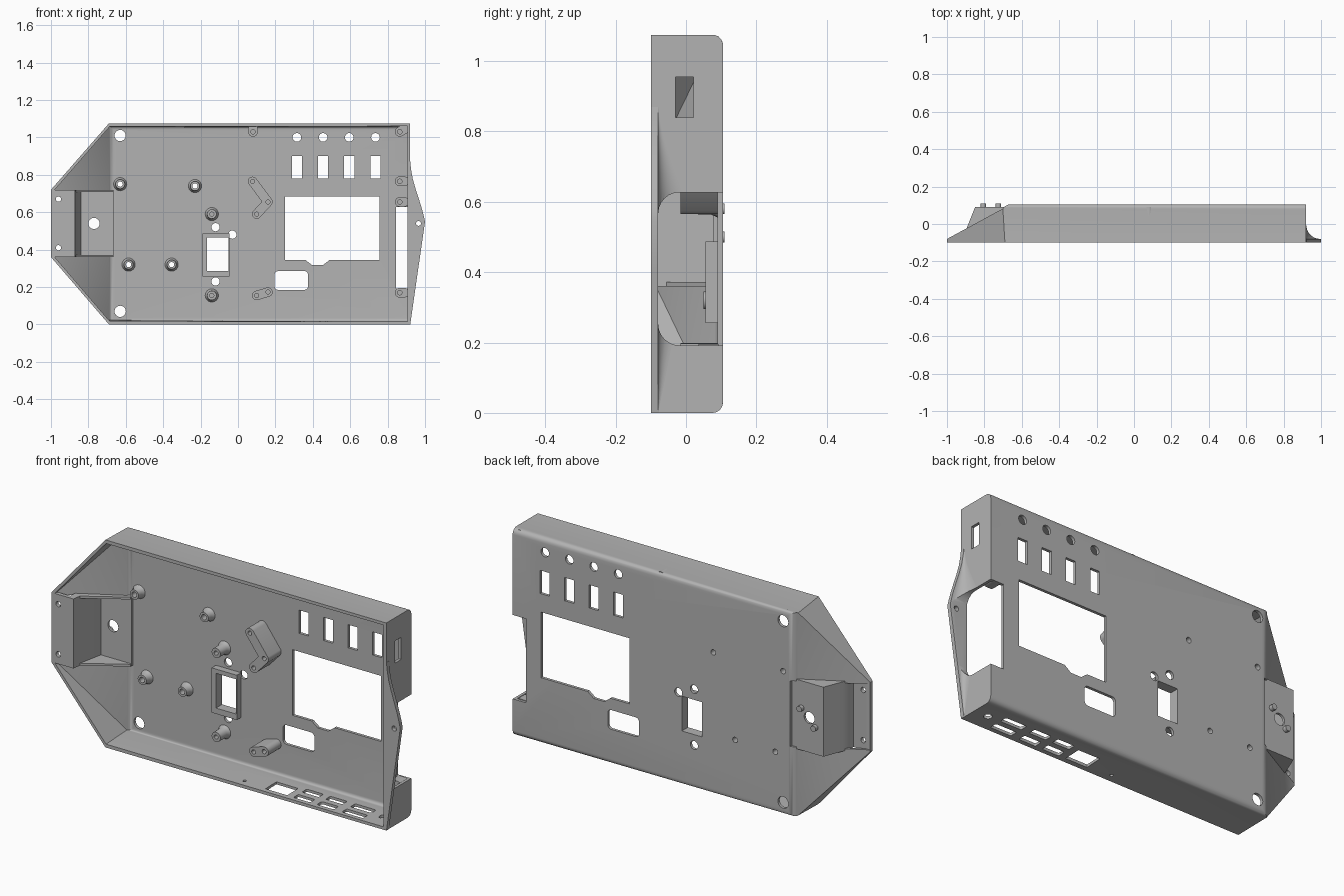
import bpy, bmesh, math
from mathutils import Vector

cube = bpy.data.objects.get("Cube")
if cube:
    bpy.data.objects.remove(cube)

grey = bpy.data.materials.new("plain_grey")
grey.use_nodes = True
COL = (0.45, 0.45, 0.45, 1)
grey.diffuse_color = COL
grey.node_tree.nodes["Principled BSDF"].inputs["Base Color"].default_value = COL

parts = []


def finish(name, bm, keep=True):
    bmesh.ops.recalc_face_normals(bm, faces=bm.faces)
    me = bpy.data.meshes.new(name)
    bm.to_mesh(me)
    bm.free()
    me.materials.append(grey)
    ob = bpy.data.objects.new(name, me)
    bpy.context.scene.collection.objects.link(ob)
    if keep:
        parts.append(ob)
    return ob


def loft(name, rings, keep=True):
    bm = bmesh.new()
    rows = [[bm.verts.new(p) for p in r] for r in rings]
    n = len(rows[0])
    for a, b in zip(rows, rows[1:]):
        for i in range(n):
            bm.faces.new((a[i], a[(i + 1) % n], b[(i + 1) % n], b[i]))
    bm.faces.new(rows[0])
    bm.faces.new(rows[-1])
    return finish(name, bm, keep)


def prism(name, pts, lo, hi, axis="y", keep=True):
    place = {"x": lambda p, d: (d, p[0], p[1]),
             "y": lambda p, d: (p[0], d, p[1]),
             "z": lambda p, d: (p[0], p[1], d)}[axis]
    return loft(name, [[place(p, d) for p in pts] for d in (lo, hi)], keep)


def circle(x, z, r, n=24):
    return [(x + r * math.cos(math.tau * i / n), z + r * math.sin(math.tau * i / n)) for i in range(n)]


def rect(x0, x1, z0, z1):
    return [(x0, z0), (x1, z0), (x1, z1), (x0, z1)]


def rounded(x0, x1, z0, z1, r, n=6):
    out = []
    corners = [(x1 - r, z1 - r), (x0 + r, z1 - r), (x0 + r, z0 + r), (x1 - r, z0 + r)]
    for k, (cx, cz) in enumerate(corners):
        for i in range(n + 1):
            a = math.pi / 2 * (k + i / n)
            out.append((cx + r * math.cos(a), cz + r * math.sin(a)))
    return out


def capsule(p, q, r, n=10):
    a = math.atan2(q[1] - p[1], q[0] - p[0])
    arc = lambda c, s: [(c[0] + r * math.cos(s + math.pi * i / n),
                         c[1] + r * math.sin(s + math.pi * i / n)) for i in range(n + 1)]
    return arc(q, a - math.pi / 2) + arc(p, a + math.pi / 2)


def cut(ob, tool):
    mod = ob.modifiers.new("cut", "BOOLEAN")
    mod.operation = "DIFFERENCE"
    mod.solver = "EXACT"
    mod.object = tool
    bpy.context.view_layer.update()
    dg = bpy.context.evaluated_depsgraph_get()
    new = bpy.data.meshes.new_from_object(ob.evaluated_get(dg))
    ob.modifiers.clear()
    ob.data = new
    bpy.data.objects.remove(tool)


def punch(ob, pts, lo, hi, axis="y"):
    cut(ob, prism("cutter", pts, lo, hi, axis, False))


# Tray volume with a sloping left end; t insets it
def tray(name, t, front, radius, keep):
    bm = bmesh.new()
    pts = []
    for z in (t, 1.075 - t):
        for y in (front, 0.105 - t):
            pts += [(0.92 - t, y, z), (-0.69 + 0.4 * t, y, z)]
    for z in (0.36 + 0.4 * t, 0.72 - 0.4 * t):
        pts += [(-1 + t, front, z), (-1 + t, -0.08 - 0.57 * t, z)]
    for p in pts:
        bm.verts.new(p)
    bmesh.ops.convex_hull(bm, input=bm.verts)
    bmesh.ops.dissolve_limit(bm, angle_limit=0.02, verts=bm.verts, edges=bm.edges)
    edges = [e for e in bm.edges if all(v.co.y > 0.08 for v in e.verts)
             and not all(v.co.x > 0.8 for v in e.verts)]
    bmesh.ops.bevel(bm, geom=edges, offset=radius, segments=6, profile=0.5, affect="EDGES")
    return finish(name, bm, keep)


shell = tray("shell", 0, -0.1, 0.03, True)
cut(shell, tray("cutter", 0.015, -0.2, 0.018, False))

# Openings through the back plate
B0, B1 = 0.03, 0.2
for x in (0.315, 0.455, 0.595, 0.735):
    punch(shell, circle(x, 1.0, 0.023), B0, B1)
    punch(shell, rect(x - 0.027, x + 0.027, 0.78, 0.9), B0, B1)
punch(shell, [(0.25, 0.345), (0.36, 0.345), (0.395, 0.318), (0.455, 0.318), (0.49, 0.345),
              (0.757, 0.345), (0.757, 0.685), (0.25, 0.685)], B0, B1)
punch(shell, rounded(0.195, 0.375, 0.185, 0.285, 0.02), B0, B1)
punch(shell, rect(-0.165, -0.05, 0.285, 0.465), B0, B1)
for x, z, r in ((-0.63, 1.01, 0.03), (-0.63, 0.07, 0.03), (-0.12, 0.52, 0.022),
                (-0.03, 0.48, 0.022), (-0.12, 0.23, 0.022)):
    punch(shell, circle(x, z, r), B0, B1)
through = [(-0.63, 0.75), (-0.23, 0.74), (-0.585, 0.32), (-0.355, 0.32)]
for x, z in through:
    punch(shell, circle(x, z, 0.014), B0, B1)

# Ports in the bottom wall
punch(shell, rect(0.21, 0.335, -0.075, 0.015), -0.1, 0.05, "z")
for y in (-0.058, 0.012):
    for x, w in ((0.42, 0.048), (0.555, 0.048), (0.71, 0.06)):
        punch(shell, rounded(x - w, x + w, y - 0.02, y + 0.02, 0.008), -0.1, 0.05, "z")
punch(shell, circle(0.84, -0.01, 0.02), -0.1, 0.05, "z")
punch(shell, circle(0.08, -0.06, 0.008), -0.1, 0.05, "z")

# Window and large notch in the right end
punch(shell, rect(-0.03, 0.022, 0.84, 0.955), 0.8, 1.1, "x")
notch = rounded(-0.079, 0.4, 0.192, 0.627, 0.06)
punch(shell, notch, 0.845, 1.2, "x")

# Pointed flange with a concave fillet
rings = []
for z, w in ((0, 0.001), (0.14, 0.021), (0.28, 0.041), (0.41, 0.06), (0.55, 0.08), (0.585, 0.072),
             (0.63, 0.06), (0.68, 0.044), (0.73, 0.028), (0.78, 0.014), (0.83, 0.005), (0.87, 0.001)):
    ring = [(0.912, -0.1, z), (0.92 + w, -0.1, z)]
    h = 1.4 * w
    for i in range(9):
        a = math.pi / 2 * i / 8
        ring.append((0.92 + w * (1 - math.sin(a)), -0.08 + h * (1 - math.cos(a)), z))
    ring.append((0.912, -0.08 + h, z))
    rings.append(ring)
flange = loft("end_flange", rings)
punch(flange, notch, 0.8, 1.2, "x")
punch(flange, circle(0.965, 0.54, 0.013), -0.2, 0.1)

# Bracket pocket at the left end
punch(shell, rect(-1.1, -0.67, 0.37, 0.71), -0.0795, 0.2)
plate = prism("bracket_plate", rect(-1, -0.9, 0.36, 0.72), -0.1, -0.08)
for z in (0.41, 0.67):
    punch(plate, circle(-0.96, z, 0.014), -0.3, 0.2)
    punch(shell, circle(-0.96, z, 0.014), -0.3, 0.2)
channel = prism("bracket_channel", [(-0.905, -0.1), (-0.905, -0.05), (-0.89, -0.01), (-0.85, 0.09),
                                    (-0.665, 0.09), (-0.665, 0.077), (-0.84, 0.077), (-0.872, -0.085),
                                    (-0.872, -0.1)], 0.36, 0.72, "z")
punch(channel, circle(-0.77, 0.54, 0.03), 0, 0.2)
for side, z in (("lower", 0.36), ("upper", 0.708)):
    prism(side + "_cheek", [(-0.905, -0.08), (-0.89, -0.01), (-0.85, 0.089), (-0.666, 0.089),
                            (-0.666, 0.07)], z, z + 0.012, "z")
for side, x, z in (("left", -0.725, 0.58), ("right", -0.805, 0.5)):
    prism(side + "_peg", circle(x, z, 0.015, 16), 0.085, 0.11)

# Raised frame around the small window
frame = prism("window_frame", rect(-0.19, -0.045, 0.255, 0.487), 0.055, 0.092)
punch(frame, rect(-0.165, -0.05, 0.285, 0.465), 0, 0.2)


# Hollow standoffs with a flared foot
def standoff(name, x, z, top, bore, floor):
    prof = [(bore, floor), (bore, top), (0.025, top), (0.026, 0.07), (0.031, 0.083), (0.036, 0.091)]
    prof.append((bore, 0.0915))
    bm = bmesh.new()
    n = 24
    rows = [[bm.verts.new((p[0], p[1], d)) for p in circle(0, 0, r, n)] for r, d in prof]
    for a, b in zip(rows, rows[1:] + rows[:1]):
        for i in range(n):
            bm.faces.new((a[i], a[(i + 1) % n], b[(i + 1) % n], b[i]))
    for v in bm.verts:
        v.co = Vector((x + v.co.x, v.co.z, z + v.co.y))
    finish(name, bm)


for i, (x, z) in enumerate(through):
    standoff("short_standoff_%d" % i, x, z, 0.05, 0.014, 0.09)
for i, z in enumerate((0.59, 0.155)):
    standoff("tall_standoff_%d" % i, -0.14, z, 0.02, 0.011, 0.085)

# Double posts joined by webs
for i, (p, q) in enumerate((((0.078, 0.765), (0.16, 0.655)), ((0.16, 0.655), (0.1, 0.59)),
                            ((0.1, 0.155), (0.16, 0.173)))):
    post = prism("double_post_%d" % i, capsule(p, q, 0.025), -0.015, 0.092)
    for c in (p, q, (0.16, 0.655)):
        punch(post, circle(c[0], c[1], 0.011, 16), -0.1, 0.06)

# Screw bosses merged into the walls
for i, (p, q) in enumerate((((0.08, 1.03), (0.08, 1.045)), ((0.865, 1.03), (0.89, 1.045)),
                            ((0.865, 0.765), (0.888, 0.765)), ((0.865, 0.655), (0.888, 0.655)),
                            ((0.865, 0.17), (0.888, 0.17)))):
    boss = prism("screw_boss_%d" % i, capsule(p, q, 0.026), 0.035, 0.092)
    punch(boss, circle(p[0], p[1], 0.012, 16), -0.1, 0.075)

# Smooth shading with sharp edges kept
bpy.ops.object.select_all(action="DESELECT")
for ob in parts:
    ob.select_set(True)
bpy.context.view_layer.objects.active = shell
bpy.ops.object.shade_smooth_by_angle(angle=math.radians(30))
